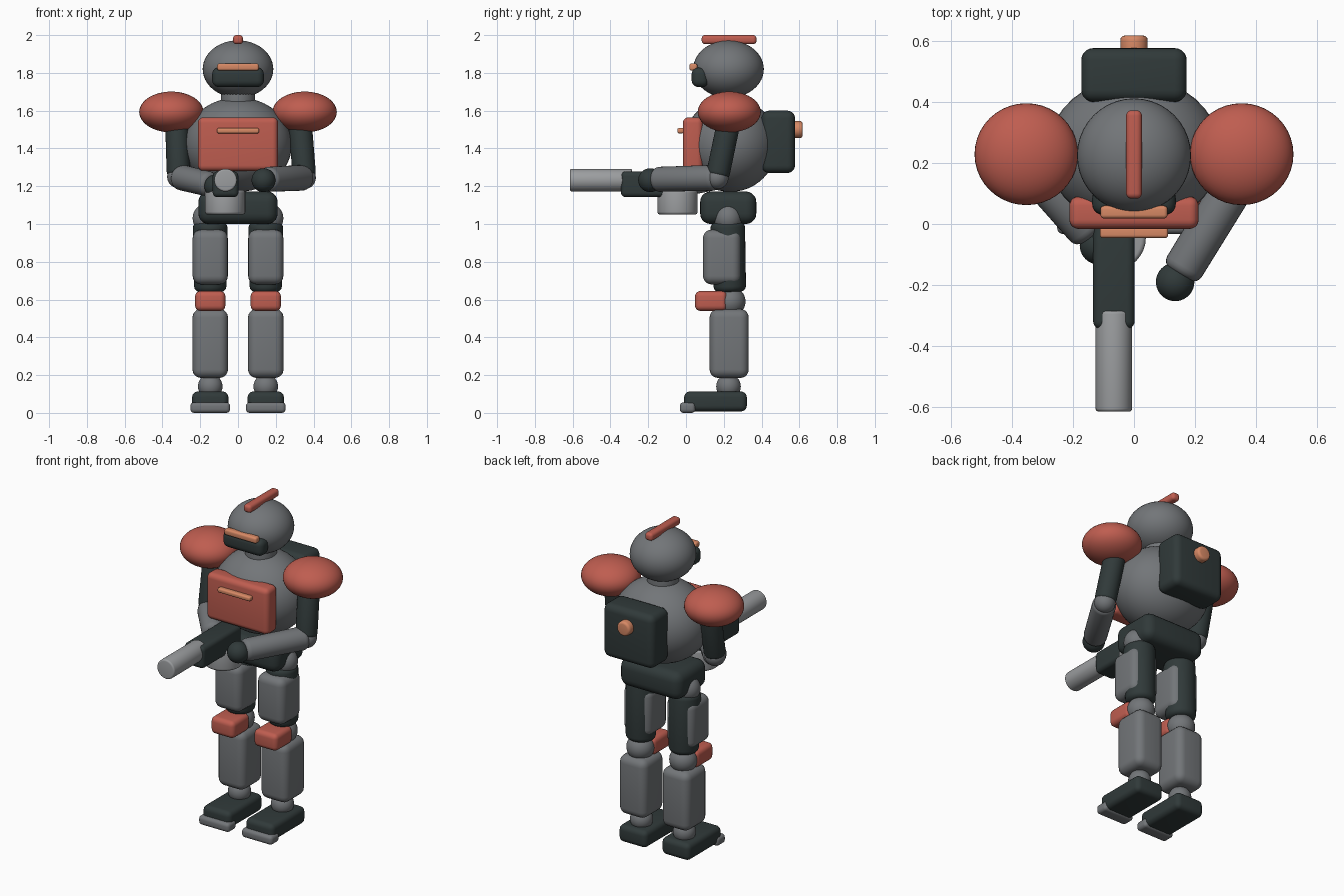
import bpy, bmesh
from mathutils import Vector, Matrix

default = bpy.data.objects.get("Cube")
if default:
    bpy.data.objects.remove(default, do_unlink=True)


def material(name, r, g, b):
    m = bpy.data.materials.new(name)
    m.use_nodes = True
    m.diffuse_color = (r, g, b, 1)
    m.node_tree.nodes["Principled BSDF"].inputs["Base Color"].default_value = (r, g, b, 1)
    return m


GREY = material("armour grey", .17, .18, .19)
DARK = material("dark green grey", .03, .042, .042)
RED = material("brick red", .52, .11, .08)
ORANGE = material("pale orange", .68, .25, .13)
METAL = material("light metal", .33, .34, .35)


def finish(name, bm, mat):
    for f in bm.faces:
        f.smooth = True
    mesh = bpy.data.meshes.new(name)
    bm.to_mesh(mesh)
    bm.free()
    mesh.materials.append(mat)
    ob = bpy.data.objects.new(name, mesh)
    bpy.context.collection.objects.link(ob)
    return ob


def ball(name, centre, radii, mat):
    bm = bmesh.new()
    bmesh.ops.create_uvsphere(bm, u_segments=40, v_segments=24, radius=1)
    bmesh.ops.scale(bm, vec=radii, verts=bm.verts)
    bmesh.ops.translate(bm, vec=centre, verts=bm.verts)
    return finish(name, bm, mat)


def block(name, xs, ys, zs, round_by, mat):
    """Rounded box given by its low and high limits on each axis."""
    bm = bmesh.new()
    bmesh.ops.create_cube(bm, size=1)
    spans = (xs, ys, zs)
    bmesh.ops.scale(bm, vec=[b - a for a, b in spans], verts=bm.verts)
    bmesh.ops.bevel(bm, geom=bm.edges[:], offset=round_by, segments=5,
                    profile=.5, affect='EDGES', clamp_overlap=True)
    bmesh.ops.translate(bm, vec=[(a + b) / 2 for a, b in spans], verts=bm.verts)
    return finish(name, bm, mat)


def rod(name, start, end, r1, r2, round_by, mat):
    """Round bar between two points, with softened rims."""
    start, end = Vector(start), Vector(end)
    axis = end - start
    bm = bmesh.new()
    bmesh.ops.create_cone(bm, cap_ends=True, segments=32, radius1=r1, radius2=r2,
                          depth=axis.length)
    rims = [e for e in bm.edges if abs(e.verts[0].co.z - e.verts[1].co.z) < 1e-5]
    bmesh.ops.bevel(bm, geom=rims, offset=round_by, segments=4, profile=.5,
                    affect='EDGES', clamp_overlap=True)
    turn = axis.to_track_quat('Z', 'Y').to_matrix().to_4x4()
    bmesh.ops.transform(bm, matrix=Matrix.Translation((start + end) / 2) @ turn, verts=bm.verts)
    return finish(name, bm, mat)


# Head
ball("helmet", (0, .225, 1.82), (.187, .187, .152), GREY)
block("helmet_crest", (-.026, .026), (.083, .373), (1.952, 2), .018, RED)
block("visor", (-.137, .137), (.03, .12), (1.725, 1.828), .035, DARK)
block("visor_trim", (-.11, .11), (.018, .06), (1.812, 1.85), .012, ORANGE)
rod("neck", (0, .225, 1.6), (0, .225, 1.72), .09, .09, .01, GREY)

# Torso
ball("torso", (0, .235, 1.42), (.285, .248, .25), GREY)
block("chest_plate", (-.212, .212), (-.016, .09), (1.28, 1.565), .03, RED)
block("chest_trim", (-.112, .112), (-.046, -.01), (1.48, 1.508), .01, ORANGE)
block("backpack", (-.173, .173), (.4, .577), (1.27, 1.6), .04, DARK)
rod("backpack_knob", (0, .55, 1.5), (0, .618, 1.5), .045, .045, .015, ORANGE)
block("pelvis", (-.21, .21), (.075, .372), (1, 1.172), .055, DARK)

# Arms: the left hand is free, the right hand holds the launcher
arms = {
    "left": (1, (.352, .165, 1.245), (.15, -.165, 1.236), (.135, -.19, 1.232)),
    "right": (-1, (-.315, .165, 1.25), (-.14, -.035, 1.208), (-.115, -.07, 1.2)),
}
for side, (s, elbow, wrist, hand) in arms.items():
    ball(side + "_shoulder_pad", (s * .353, .229, 1.593), (.17, .167, .108), RED)
    rod(side + "_upper_arm", (s * .325, .235, 1.58), elbow, .062, .062, .03, DARK)
    ball(side + "_elbow", elbow, (.06, .06, .06), GREY)
    rod(side + "_forearm", elbow, wrist, .068, .066, .03, GREY)
    ball(side + "_hand", hand, (.063, .063, .063), DARK)

# Launcher
block("launcher_body", (-.134, .002), (-.344, .04), (1.142, 1.278), .025, DARK)
rod("launcher_barrel", (-.066, -.285, 1.232), (-.066, -.615, 1.232), .06, .06, .01, METAL)
rod("launcher_drum", (-.068, -.045, 1.05), (-.068, -.045, 1.18), .107, .107, .015, METAL)

# Legs
for side, s in (("left", 1), ("right", -1)):
    x = s * .147

    def across(half):
        return (x - half, x + half)

    ball(side + "_hip", (s * .16, .222, 1.03), (.08, .076, .08), GREY)
    rod(side + "_thigh", (x, .22, 1.01), (x, .233, .64), .092, .085, .03, DARK)
    block(side + "_thigh_plate", across(.093), (.09, .29), (.68, .97), .045, GREY)
    ball(side + "_knee", (x, .235, .59), (.08, .08, .078), GREY)
    block(side + "_knee_cap", across(.08), (.048, .218), (.54, .645), .028, RED)
    block(side + "_shin", across(.094), (.125, .332), (.185, .55), .045, GREY)
    ball(side + "_ankle", (x, .225, .14), (.065, .065, .065), GREY)
    block(side + "_foot", across(.096), (-.01, .322), (.008, .113), .03, DARK)
    block(side + "_toe_cap", across(.105), (-.033, .05), (0, .056), .02, GREY)
